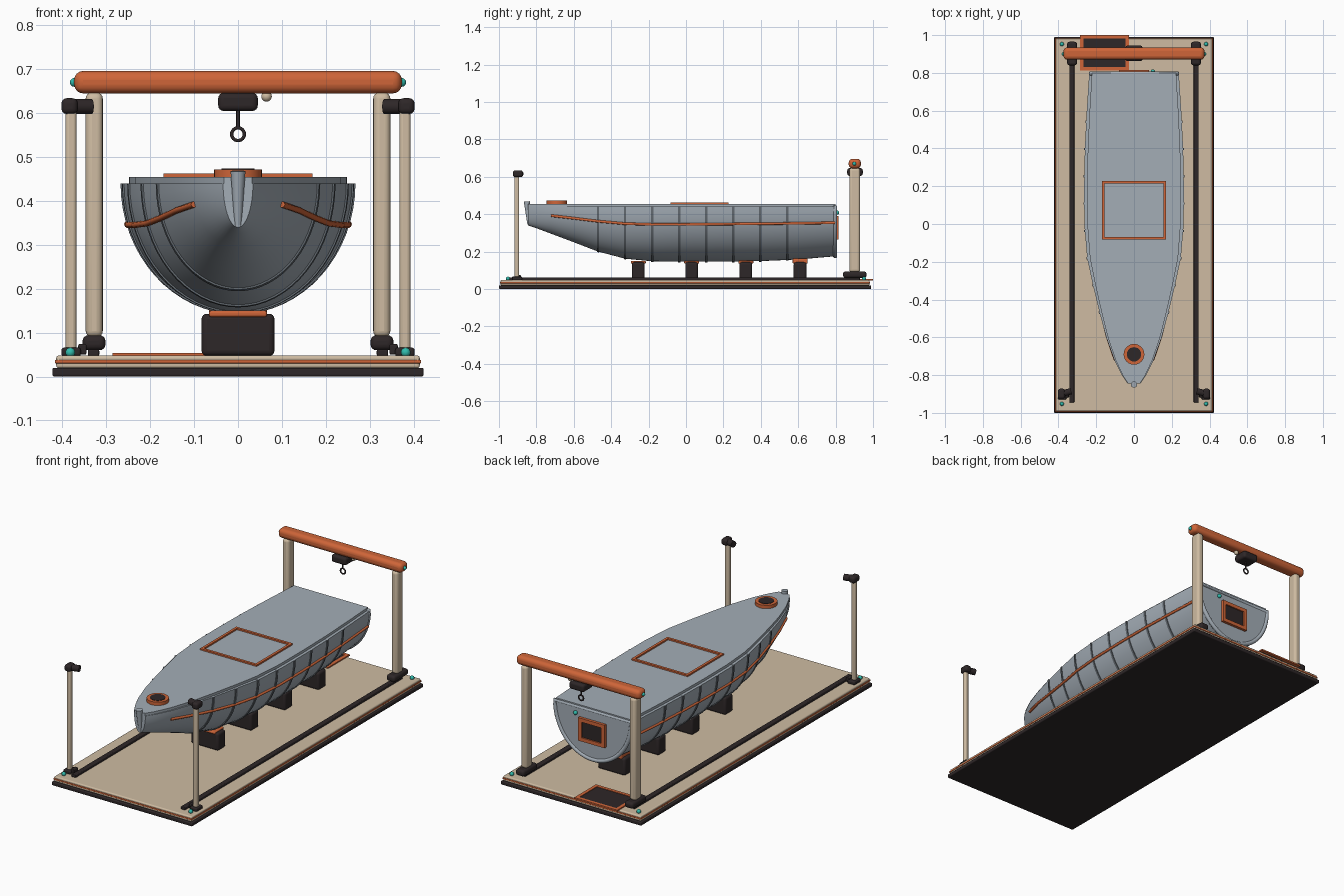
import bpy, bmesh, math
from mathutils import Matrix, Vector

if "Cube" in bpy.data.objects:
    bpy.data.objects.remove(bpy.data.objects["Cube"])


def material(name, rgb):
    m = bpy.data.materials.new(name)
    m.use_nodes = True
    m.diffuse_color = (*rgb, 1)
    m.node_tree.nodes["Principled BSDF"].inputs["Base Color"].default_value = (*rgb, 1)
    return m


GREY = material("hull grey", (0.37, 0.42, 0.47))
RIB = material("rib grey", (0.13, 0.15, 0.17))
SAND = material("sand", (0.62, 0.5, 0.36))
ORANGE = material("orange", (0.62, 0.13, 0.04))
DARK = material("charcoal", (0.027, 0.02, 0.021))
TEAL = material("teal", (0.03, 0.5, 0.42))


def finish(name, bm, mat, bevel=0):
    bmesh.ops.recalc_face_normals(bm, faces=bm.faces)
    mesh = bpy.data.meshes.new(name)
    bm.to_mesh(mesh)
    bm.free()
    ob = bpy.data.objects.new(name, mesh)
    bpy.context.collection.objects.link(ob)
    mesh.materials.append(mat)
    if bevel:
        mod = ob.modifiers.new("Bevel", "BEVEL")
        mod.width, mod.segments = bevel, 4
        mod.limit_method = "ANGLE"
    bpy.ops.object.select_all(action="DESELECT")
    bpy.context.view_layer.objects.active = ob
    ob.select_set(True)
    bpy.ops.object.shade_smooth_by_angle(angle=math.radians(40))
    return ob


def add_box(bm, x, y, z):
    """Box from (low, high) pairs."""
    mid = Vector([(a + b) / 2 for a, b in (x, y, z)])
    size = Matrix.Diagonal([b - a for a, b in (x, y, z)] + [1])
    bmesh.ops.create_cube(bm, size=1, matrix=Matrix.Translation(mid) @ size)


def box(name, mat, x, y, z, bevel=0):
    bm = bmesh.new()
    add_box(bm, x, y, z)
    return finish(name, bm, mat, bevel)


def frame(name, mat, x, y, z, bar, up=2):
    """Rectangular frame lying flat (up=2) or standing (up=1)."""
    bm = bmesh.new()
    r = [x, y, z]
    v = 3 - up
    for axis in (0, v):
        for low in (True, False):
            p = list(r)
            a, b = r[axis]
            p[axis] = (a, a + bar) if low else (b - bar, b)
            if axis == v:
                p[0] = (x[0] + bar, x[1] - bar)
            add_box(bm, *p)
    return finish(name, bm, mat)


def rod(name, mat, start, end, r, r2=None):
    a, b = Vector(start), Vector(end)
    bm = bmesh.new()
    turn = (b - a).to_track_quat("Z", "Y").to_matrix().to_4x4()
    bmesh.ops.create_cone(bm, cap_ends=True, segments=24, radius1=r,
                          radius2=r if r2 is None else r2, depth=(b - a).length,
                          matrix=Matrix.Translation((a + b) / 2) @ turn)
    return finish(name, bm, mat)


def ball(name, mat, at, r):
    bm = bmesh.new()
    bmesh.ops.create_uvsphere(bm, u_segments=16, v_segments=10, radius=r,
                              matrix=Matrix.Translation(at))
    return finish(name, bm, mat)


def tube(name, mat, pts, r, closed=False):
    cu = bpy.data.curves.new(name, "CURVE")
    cu.dimensions = "3D"
    cu.bevel_depth, cu.bevel_resolution, cu.use_fill_caps = r, 3, True
    sp = cu.splines.new("POLY")
    sp.points.add(len(pts) - 1)
    for p, co in zip(sp.points, pts):
        p.co = (*co, 1)
    sp.use_cyclic_u = closed
    ob = bpy.data.objects.new(name, cu)
    bpy.context.collection.objects.link(ob)
    cu.materials.append(mat)


# Platform in stacked layers
box("platform_base", DARK, (-.423, .423), (-1, .99), (0, .02), .005)
box("platform_floor", SAND, (-.414, .414), (-.991, .981), (.019, .048), .006)
box("platform_stripe", ORANGE, (-.417, .417), (-.994, .984), (.03, .038), .002)

# Hull stations: y, half width, keel height
STATIONS = [(-.845, .034, .34), (-.8, .064, .325), (-.72, .104, .295), (-.6, .147, .25),
            (-.47, .182, .2), (-.325, .217, .162), (-.18, .248, .148), (0, .263, .146),
            (.2, .264, .146), (.4, .26, .149), (.6, .25, .158), (.8, .237, .175)]
SHEER = .44


def station(y):
    for (y0, w0, k0), (y1, w1, k1) in zip(STATIONS, STATIONS[1:]):
        if y <= y1:
            t = (y - y0) / (y1 - y0)
            return w0 + (w1 - w0) * t, k0 + (k1 - k0) * t


def section(y, grow=0, n=32):
    w, k = station(y)
    return [((w + grow) * math.cos(math.pi * i / n), y,
             SHEER - (SHEER - k + grow) * math.sin(math.pi * i / n)) for i in range(n + 1)]


def loft(name, mat, loops):
    bm = bmesh.new()
    rows = [[bm.verts.new(p) for p in loop] for loop in loops]
    n = len(rows[0])
    for a, b in zip(rows, rows[1:]):
        for i in range(n):
            j = (i + 1) % n
            bm.faces.new((a[i], a[j], b[j], b[i]))
    bm.faces.new(rows[0])
    bm.faces.new(rows[-1])
    return finish(name, bm, mat)


ys = [s[0] for s in STATIONS]
loft("hull", GREY, [section(y) for y in ys])
for i in range(8):
    y = -.47 + .1445 * i
    loft("hull_rib", RIB, [section(y + d, .004) for d in (-.006, .006)])

# Deck slab follows the hull outline, slightly inset
bm = bmesh.new()
outline = [(w * .94, y) for y, w, k in STATIONS]
ring = outline + [(-x, y) for x, y in reversed(outline)]
deck = bm.faces.new([bm.verts.new((x, y, SHEER - .004)) for x, y in ring])
top = bmesh.ops.extrude_face_region(bm, geom=[deck])["geom"]
bmesh.ops.translate(bm, vec=(0, 0, .018), verts=[v for v in top if isinstance(v, bmesh.types.BMVert)])
finish("deck", bm, GREY)

# Stem post and transom rim
rod("stem_post", GREY, (0, -.84, .345), (0, -.85, .468), .008, .017)
tube("transom_rim", GREY, [(x * .97, y - .003, z) for x, y, z in section(.8)], .011, True)

# Rub rails along both sides
RAIL = [(-.72, .392), (-.6, .378), (-.47, .362), (-.325, .349), (-.18, .345), (0, .345),
        (.2, .347), (.4, .349), (.6, .351), (.795, .354)]
for side in (1, -1):
    pts = []
    for y, z in RAIL:
        w, k = station(y)
        x = w * math.sqrt(1 - ((SHEER - z) / (SHEER - k)) ** 2)
        pts.append((side * (x + .002), y, z))
    tube("rub_rail", ORANGE, pts, .007)

# Deck and transom fittings
frame("deck_hatch_frame", ORANGE, (-.17, .17), (-.083, .228), (.45, .462), .014)
rod("bow_hatch_ring", ORANGE, (0, -.69, .45), (0, -.69, .472), .055)
rod("bow_hatch_lid", DARK, (0, -.69, .466), (0, -.69, .474), .038)
frame("transom_door_frame", ORANGE, (-.08, .08), (.795, .815), (.265, .39), .02, 1)
box("transom_door", DARK, (-.062, .062), (.795, .808), (.283, .372))
ball("transom_light", TEAL, (.1, .808, .408), .011)

# Keel blocks with pads
for y, z in ((-.255, .147), (.03, .148), (.32, .149), (.61, .16)):
    box("keel_block", DARK, (-.083, .083), (y - .034, y + .034), (.047, .143), .012)
    box("keel_pad", ORANGE, (-.066, .066), (y - .04, y + .04), (.136, z + .003), .005)

# Floor hatch
frame("floor_hatch_frame", ORANGE, (-.286, -.027), (.813, 1), (.046, .054), .018)
box("floor_hatch", DARK, (-.27, -.043), (.83, .985), (.046, .051))

# Rails, gantry legs and corner posts on both sides


def span(s, a, b):
    return tuple(sorted((s * a, s * b)))


for s in (1, -1):
    box("floor_rail", DARK, span(s, .316, .342), (-.945, .93), (.046, .062), .004)
    box("gantry_carriage", DARK, span(s, .302, .354), (.84, .965), (.06, .094), .013)
    box("gantry_leg", SAND, span(s, .308, .347), (.873, .931), (.09, .647), .014)
    box("post_foot", DARK, span(s, .358, .402), (-.93, -.875), (.046, .066), .006)
    box("post_bracket", DARK, span(s, .345, .364), (-.918, -.882), (.05, .074), .004)
    box("corner_post", SAND, span(s, .368, .393), (-.917, -.892), (.06, .61), .008)
    box("post_cap", DARK, span(s, .365, .402), (-.925, -.872), (.598, .634), .012)
    rod("post_lamp", DARK, (s * .375, -.897, .615), (s * .333, -.885, .615), .017)
    ball("beam_light", TEAL, (s * .373, .9, .67), .01)
    for y in (-.952, .952):
        ball("floor_light", TEAL, (s * .382, y, .055), .011)

# Gantry beam and hoist
box("gantry_beam", ORANGE, (-.373, .373), (.87, .935), (.645, .696), .02)
box("hoist", DARK, (-.045, .045), (.862, .945), (.605, .646), .012)
rod("hoist_cable", DARK, (0, .902, .566), (0, .902, .61), .004)
tube("hoist_ring", DARK, [(.0145 * math.cos(a * math.pi / 12), .902, .552 + .0145 * math.sin(a * math.pi / 12))
                          for a in range(24)], .004, True)
ball("hoist_knob", SAND, (.065, .902, .638), .012)
